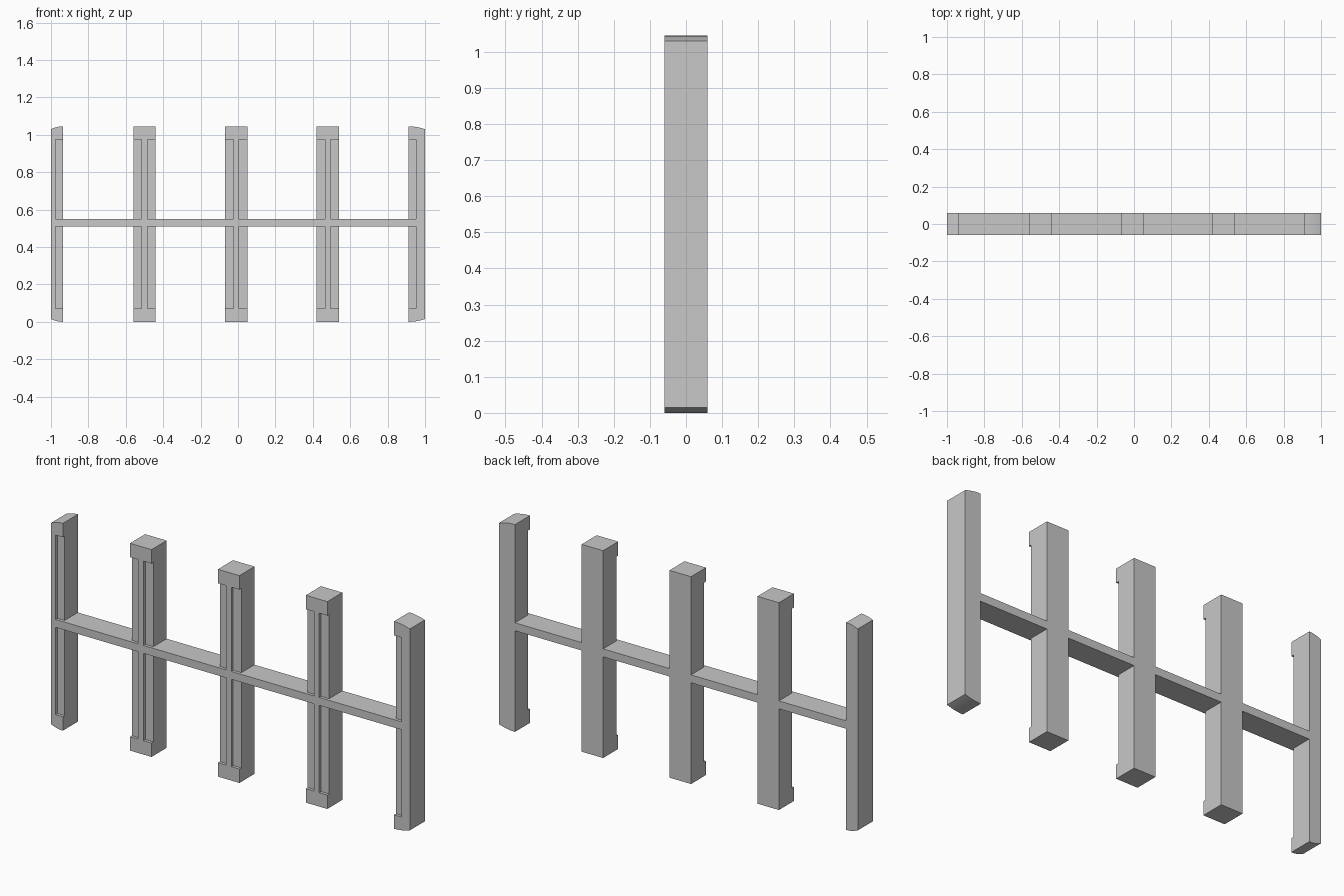
import bpy
import bmesh
from mathutils import Matrix

DEPTH = 0.06            # half depth of the whole rack
HEIGHT = 1.045
BEAM_LOW, BEAM_TOP = 0.51, 0.55
CAP = 0.07              # plain block at both post ends
RECESS = 0.015          # depth of the front recesses
DROP = 0.015            # how far the rounded outer ends fall

cube = bpy.data.objects.get("Cube")
if cube:
    bpy.data.objects.remove(cube)

grey = bpy.data.materials.new("plain grey")
grey.use_nodes = True
grey.diffuse_color = (0.58, 0.58, 0.58, 1)
grey.node_tree.nodes["Principled BSDF"].inputs["Base Color"].default_value = grey.diffuse_color


def finish(bm, name):
    bmesh.ops.recalc_face_normals(bm, faces=bm.faces)
    mesh = bpy.data.meshes.new(name)
    bm.to_mesh(mesh)
    bm.free()
    mesh.materials.append(grey)
    obj = bpy.data.objects.new(name, mesh)
    bpy.context.collection.objects.link(obj)
    return obj


def add_box(bm, x0, x1, y0, y1, z0, z1):
    centre = Matrix.Translation(((x0 + x1) / 2, (y0 + y1) / 2, (z0 + z1) / 2))
    size = Matrix.Diagonal((x1 - x0, y1 - y0, z1 - z0, 1))
    bmesh.ops.create_cube(bm, size=1, matrix=centre @ size)


def extrude_profile(points, name):
    bm = bmesh.new()
    face = bm.faces.new([bm.verts.new((x, -DEPTH, z)) for x, z in points])
    new = bmesh.ops.extrude_face_region(bm, geom=[face])["geom"]
    bmesh.ops.translate(bm, vec=(0, 2 * DEPTH, 0),
                        verts=[v for v in new if isinstance(v, bmesh.types.BMVert)])
    return finish(bm, name)


def select_only(obj):
    bpy.ops.object.select_all(action='DESELECT')
    obj.select_set(True)
    bpy.context.view_layer.objects.active = obj


def make_post(name, inner, outer, recesses, rounded):
    # Front outline, with a shallow curve on the outer end where needed
    steps = 8 if rounded else 1
    top = []
    for i in range(steps + 1):
        t = i / steps
        top.append((inner + (outer - inner) * t, HEIGHT - (DROP * t * t if rounded else 0)))
    post = extrude_profile(top + [(x, HEIGHT - z) for x, z in reversed(top)], name)

    # Front recesses beside the rib, above and below the beam
    bm = bmesh.new()
    for x0, x1 in recesses:
        for z0, z1 in ((CAP, BEAM_LOW), (BEAM_TOP, HEIGHT - CAP)):
            add_box(bm, x0, x1, -DEPTH - 0.02, -DEPTH + RECESS, z0, z1)
    cutter = finish(bm, "recess_cutter")
    cutter.hide_render = True
    select_only(post)
    cut = post.modifiers.new("recesses", 'BOOLEAN')
    cut.operation = 'DIFFERENCE'
    cut.solver = 'EXACT'
    cut.object = cutter
    bpy.ops.object.modifier_apply(modifier=cut.name)
    bpy.data.objects.remove(cutter)
    bpy.ops.object.shade_smooth_by_angle()


# End posts have a recess only on the inner side
make_post("right_end_post", -0.935, -1.0, [(-0.975, -0.9)], True)
make_post("left_end_post", 0.912, 1.0, [(0.88, 0.953)], True)

# Inner posts have a central rib between two recesses
HALF, RIB = 0.06, 0.015
for name, x in (("right_post", -0.5), ("middle_post", -0.01), ("left_post", 0.48)):
    make_post(name, x - HALF, x + HALF,
              [(x - HALF - 0.02, x - RIB), (x + RIB, x + HALF + 0.02)], False)

# Cross beam pieces between neighbouring posts
spans = [(-0.935, -0.56), (-0.44, -0.07), (0.05, 0.42), (0.54, 0.912)]
bm = bmesh.new()
for x0, x1 in spans:
    add_box(bm, x0, x1, -DEPTH, DEPTH, BEAM_LOW, BEAM_TOP)
finish(bm, "cross_beam")
